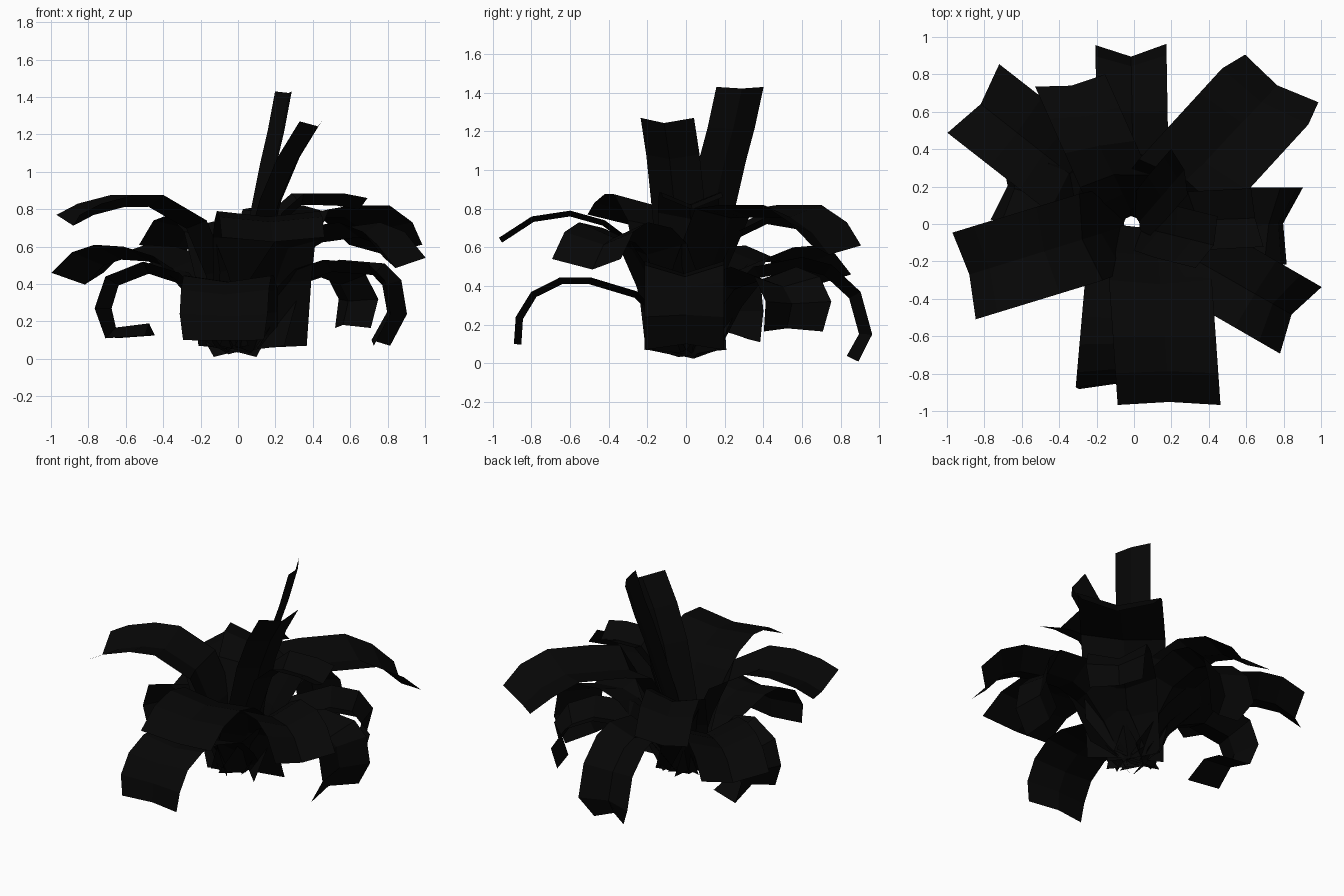
import bpy, bmesh, math
from mathutils import Vector

cube = bpy.data.objects.get("Cube")
if cube:
    bpy.data.objects.remove(cube)

black = bpy.data.materials.new("near_black")
black.use_nodes = True
COLOUR = (0.002, 0.002, 0.002, 1)
black.diffuse_color = COLOUR
black.node_tree.nodes["Principled BSDF"].inputs["Base Color"].default_value = COLOUR


def leaf(name, heading, facing, width, path, fold=0.065, tip=1, root=(0.02, 0.02)):
    """Folded strap leaf: path holds (reach, height) from the heart outward."""
    out = Vector((math.cos(math.radians(heading)), math.sin(math.radians(heading)), 0))
    face = Vector((math.cos(math.radians(facing)), math.sin(math.radians(facing)), 0))
    across = Vector((-face.y, face.x, 0))
    # broad stem rising from the heart of the plant
    r0, z0 = path[0]
    pts = [(0, 0.07), (r0 * 0.5, 0.07 + 0.6 * (z0 - 0.07))] + path
    widths = [width * 0.9, width * 0.95] + [width] * (len(path) - 1) + [width * tip]
    bm = bmesh.new()
    rows = []
    for i, ((r, z), w) in enumerate(zip(pts, widths)):
        a, b = pts[max(i - 1, 0)], pts[min(i + 1, len(pts) - 1)]
        tangent = Vector((b[0] - a[0], b[1] - a[1])).normalized()
        normal = face * -tangent.y + Vector((0, 0, tangent.x))
        centre = Vector((*root, z)) + out * r
        rows.append([bm.verts.new(p) for p in
                     (centre - across * w / 2, centre - normal * fold, centre + across * w / 2)])
    for low, high in zip(rows, rows[1:]):
        for k in range(2):
            bm.faces.new((low[k], high[k], high[k + 1], low[k + 1]))
    bmesh.ops.recalc_face_normals(bm, faces=bm.faces)
    mesh = bpy.data.meshes.new(name)
    bm.to_mesh(mesh)
    bm.free()
    mesh.materials.append(black)
    bpy.context.collection.objects.link(bpy.data.objects.new(name, mesh))


# Front leaves
leaf("front_upper_leaf", -86, -90, 0.55,
     [(.3, .65), (.42, .74), (.6, .79), (.8, .76), (.97, .65)], fold=.03, root=(.12, 0))
leaf("front_drooping_leaf", -95, -91, 0.47,
     [(.25, .37), (.5, .445), (.65, .445), (.8, .37), (.88, .24), (.89, .1)],
     fold=.035, tip=.92, root=(0, 0))

# Side leaves that arch outward
leaf("right_front_leaf", 197, 195, 0.48,
     [(.24, .74), (.48, .875), (.65, .875), (.83, .83), (.95, .77)], root=(0, 0))
leaf("right_back_leaf", 142, 143, 0.46,
     [(.4, .55), (.6, .6), (.8, .61), (.95, .57), (1.09, .46)], fold=.08, root=(0, 0))
leaf("left_back_leaf", 47.5, 57, 0.55,
     [(.32, .8), (.5, .82), (.8, .82), (.98, .73), (1.11, .61)], tip=.85, root=(.04, -.04))
leaf("left_front_leaf", -30, -32, 0.42,
     [(.35, .62), (.5, .7), (.75, .73), (.9, .68), (1.03, .54)], fold=.08, root=(0, 0))

# Back leaves
leaf("back_drooping_leaf", 91, 91, 0.38,
     [(.35, .5), (.6, .55), (.75, .51), (.9, .37), (.96, .15), (.89, .01)], tip=.6, root=(0, 0))
leaf("back_upper_leaf", 114, 100, 0.38,
     [(.25, .68), (.45, .77), (.65, .74), (.84, .61)], fold=.05, root=(0, 0))

# Curling lower side leaves
leaf("left_back_curled_leaf", 42, 32, 0.4,
     [(.32, .44), (.57, .5), (.75, .45), (.84, .32), (.8, .165)], tip=.9)
leaf("left_curled_leaf", 0, -12, 0.42,
     [(.33, .48), (.48, .53), (.72, .51), (.81, .42), (.84, .24), (.75, .07)], root=(.02, -.01))
leaf("right_curled_leaf", 164, 172, 0.38,
     [(.3, .46), (.5, .52), (.71, .44), (.77, .27), (.71, .11), (.49, .125)], root=(0, 0))

# Short upper leaf and the two upright leaves
leaf("left_short_leaf", 3, 12, 0.32,
     [(.2, .78), (.32, .885), (.53, .885), (.66, .86)], root=(0, 0))
leaf("tall_upright_leaf", 49, 20, 0.26,
     [(.18, .82), (.25, 1.05), (.31, 1.22), (.37, 1.43)], fold=.03, root=(0, 0))
leaf("short_upright_leaf", -14, -23, 0.3,
     [(.18, .85), (.28, 1.08), (.4, 1.27)], fold=.05, root=(0, 0))
